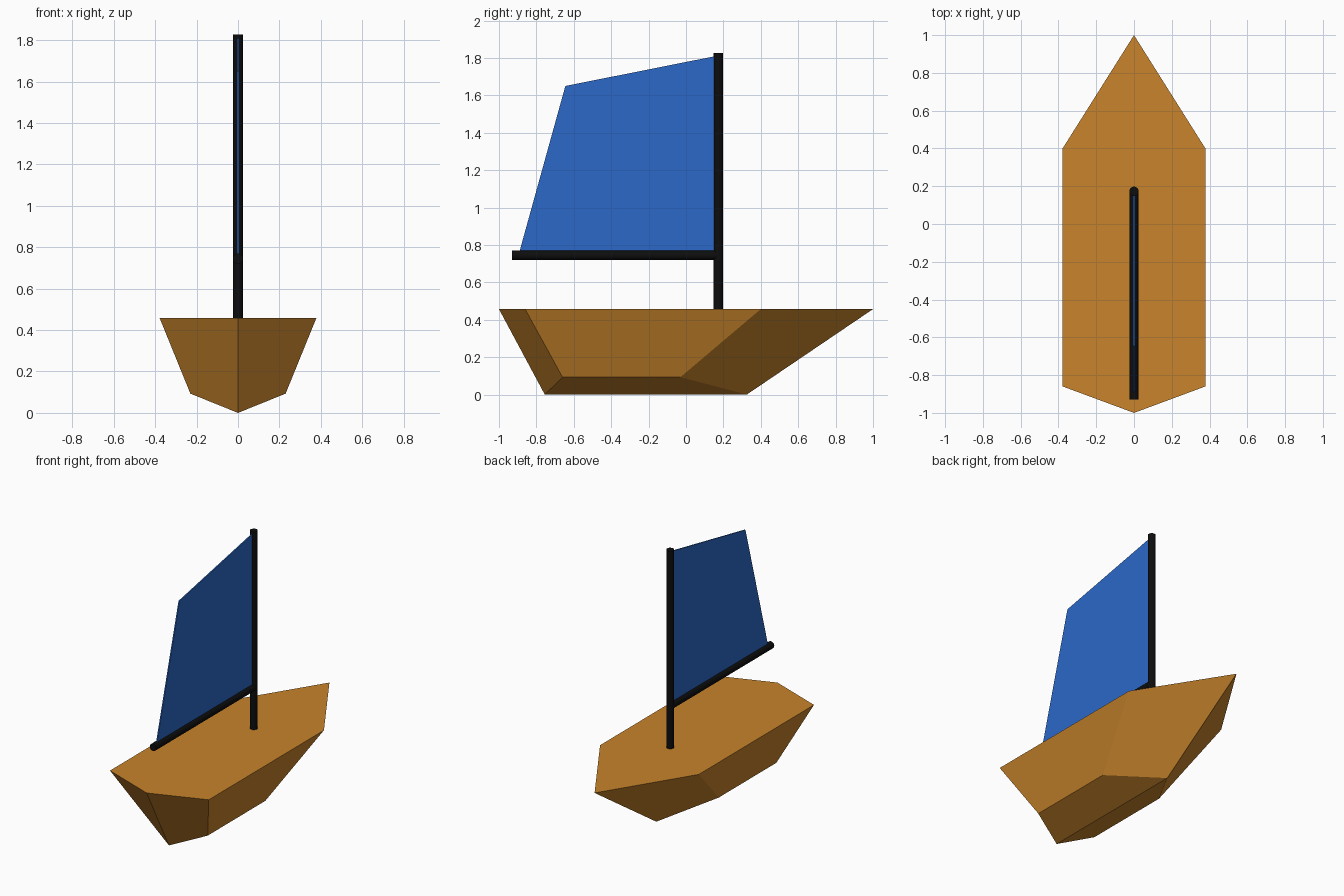
import bpy, bmesh
from math import pi

if "Cube" in bpy.data.objects:
    bpy.data.objects.remove(bpy.data.objects["Cube"])


def material(name, color):
    m = bpy.data.materials.new(name)
    m.diffuse_color = (*color, 1)
    m.use_nodes = True
    m.node_tree.nodes["Principled BSDF"].inputs["Base Color"].default_value = m.diffuse_color
    return m


wood = material("wood", (0.58, 0.23, 0.025))
black = material("black", (0.004, 0.004, 0.004))
blue = material("blue", (0.025, 0.14, 0.58))


def mesh_object(name, verts, faces, mat):
    me = bpy.data.meshes.new(name)
    me.from_pydata(verts, [], faces)
    bm = bmesh.new()
    bm.from_mesh(me)
    bmesh.ops.recalc_face_normals(bm, faces=bm.faces)
    bm.to_mesh(me)
    bm.free()
    me.materials.append(mat)
    ob = bpy.data.objects.new(name, me)
    bpy.context.collection.objects.link(ob)
    return ob


# Hull: six-sided deck ring above a matching ring of chine and keel points
def ring(stern, aft, fore, bow, half_width, side_z, end_z):
    w = half_width
    return [(0, stern, end_z), (w, aft, side_z), (w, fore, side_z),
            (0, bow, end_z), (-w, fore, side_z), (-w, aft, side_z)]


deck = ring(-1.0, -0.86, 0.40, 1.0, 0.378, 0.457, 0.457)
base = ring(-0.755, -0.66, -0.03, 0.325, 0.23, 0.093, 0)
sides = [(i, (i + 1) % 6, (i + 1) % 6 + 6, i + 6) for i in range(6)]
bottom = [(6, 7, 8, 9), (6, 9, 10, 11)]
mesh_object("hull", deck + base, [tuple(range(6))] + sides + bottom, wood)


# Round spars
def spar(name, length, location, rotation=(0, 0, 0)):
    bpy.ops.mesh.primitive_cylinder_add(vertices=16, radius=0.025, depth=length,
                                        location=location, rotation=rotation)
    ob = bpy.context.object
    ob.name = name
    ob.data.materials.append(black)
    bpy.ops.object.shade_smooth_by_angle()


spar("mast", 1.375, (0, 0.173, 1.1395))
spar("boom", 1.10, (0, -0.38, 0.745), (pi / 2, 0, 0))

# Thin sail stretched between mast and boom
outline = [(0.16, 0.755), (0.16, 1.81), (-0.645, 1.65), (-0.893, 0.755)]
sail = mesh_object("sail", [(0, y, z) for y, z in outline], [(0, 1, 2, 3)], blue)
solid = sail.modifiers.new("thickness", 'SOLIDIFY')
solid.thickness = 0.008
solid.offset = 0
